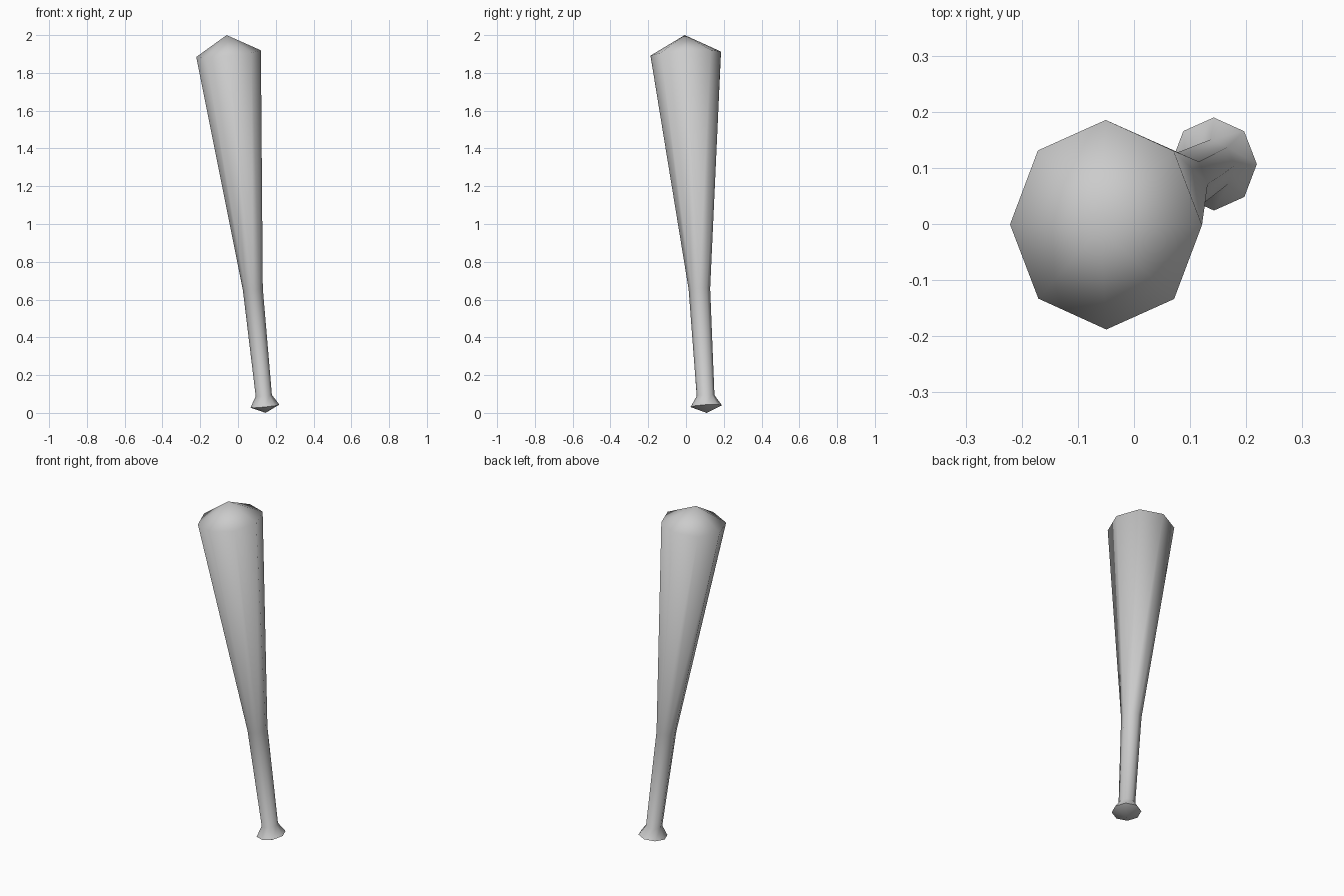
import bpy, bmesh, math
from mathutils import Vector, Matrix

cube = bpy.data.objects.get("Cube")
if cube:
    bpy.data.objects.remove(cube, do_unlink=True)

SIDES = 8
BASE = Vector((0.146, 0.109, 0.0))      # tip of the knob
TIP = Vector((-0.06, -0.007, 2.0))      # tip of the barrel
axis = TIP - BASE
tilt = Vector((0, 0, 1)).rotation_difference(axis).to_matrix().to_4x4()

# Profile: (height along the axis, radius in x, radius in y)
profile = [
    (0.036, 0.077, 0.083),   # knob rim
    (0.092, 0.043, 0.047),   # neck above the knob
    (0.660, 0.053, 0.057),   # grip meets barrel
    (1.915, 0.172, 0.187),   # barrel shoulder
]

# Lathe the bat with pointed ends
bm = bmesh.new()
rings = []
for h, rx, ry in profile:
    ring = []
    for i in range(SIDES):
        a = math.tau * i / SIDES
        ring.append(bm.verts.new((rx * math.cos(a), ry * math.sin(a), h)))
    rings.append(ring)
bottom = bm.verts.new((0, 0, 0))
top = bm.verts.new((0, 0, axis.length))
for i in range(SIDES):
    j = (i + 1) % SIDES
    for low, high in zip(rings, rings[1:]):
        bm.faces.new((low[i], low[j], high[j], high[i]))
    bm.faces.new((bottom, rings[0][j], rings[0][i]))
    bm.faces.new((top, rings[-1][i], rings[-1][j]))
bmesh.ops.recalc_face_normals(bm, faces=bm.faces)
bm.transform(Matrix.Translation(BASE) @ tilt)

mesh = bpy.data.meshes.new("bat")
bm.to_mesh(mesh)
bm.free()
bat = bpy.data.objects.new("bat", mesh)
bpy.context.collection.objects.link(bat)

# Plain grey
grey = bpy.data.materials.new("grey")
grey.use_nodes = True
colour = (0.6, 0.6, 0.6, 1)
grey.diffuse_color = colour
grey.node_tree.nodes["Principled BSDF"].inputs["Base Color"].default_value = colour
mesh.materials.append(grey)

# Smooth body, only the knob rim stays crisp
bpy.ops.object.select_all(action='DESELECT')
bat.select_set(True)
bpy.context.view_layer.objects.active = bat
bpy.ops.object.shade_smooth_by_angle(angle=math.radians(78))
